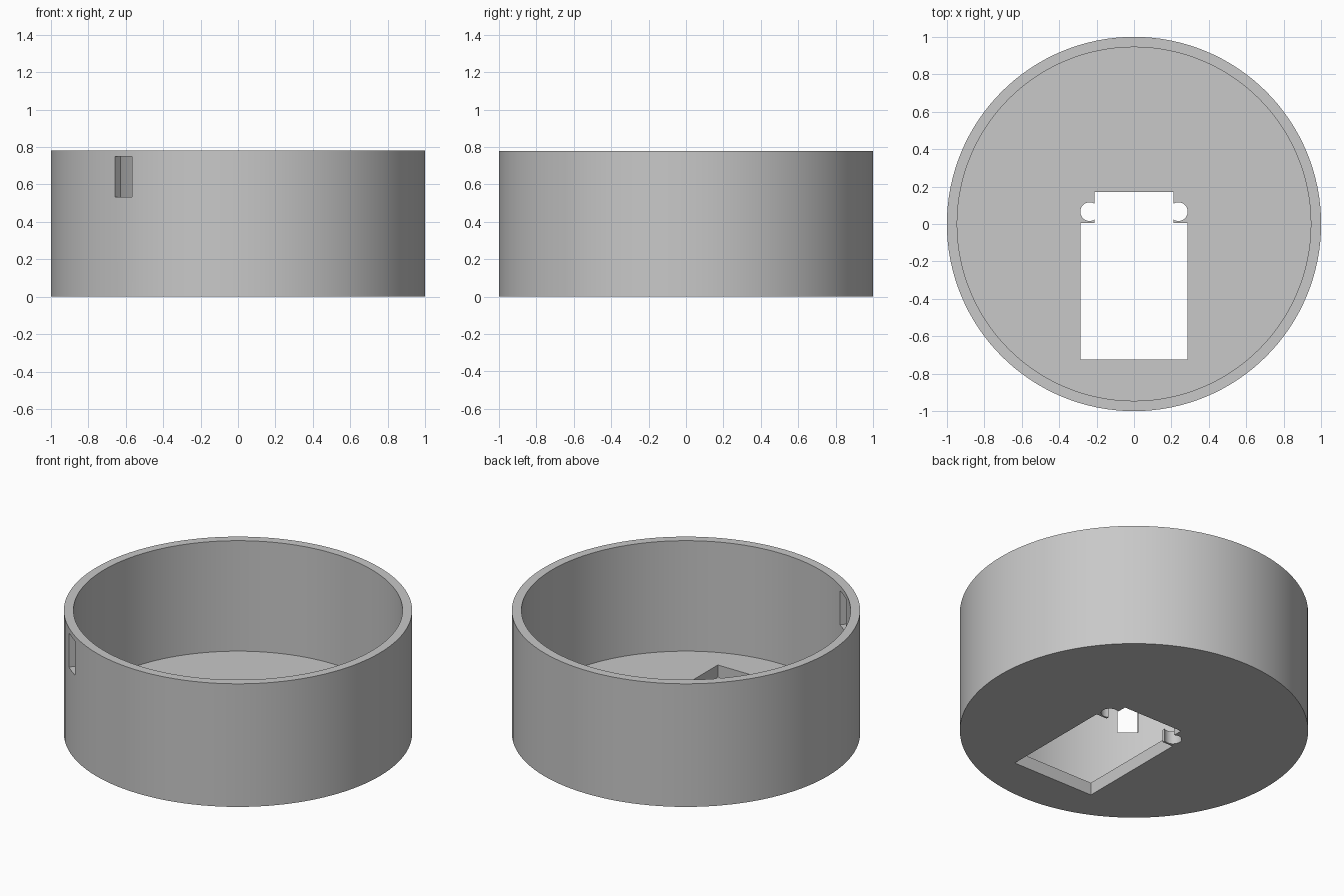
import bpy
import math

old = bpy.data.objects.get("Cube")
if old:
    bpy.data.objects.remove(old)

RADIUS, INNER, HEIGHT, FLOOR = 1.0, 0.945, 0.78, 0.08

grey = bpy.data.materials.new("plain grey")
grey.use_nodes = True
colour = (0.58, 0.58, 0.58, 1)
grey.diffuse_color = colour
grey.node_tree.nodes["Principled BSDF"].inputs["Base Color"].default_value = colour


def cylinder(name, radius, z0, z1, x=0, y=0, sides=128):
    bpy.ops.mesh.primitive_cylinder_add(
        vertices=sides, radius=radius, depth=z1 - z0, location=(x, y, (z0 + z1) / 2))
    obj = bpy.context.object
    obj.name = name
    return obj


def box(name, size, centre, turn=0):
    bpy.ops.mesh.primitive_cube_add(size=1, location=centre, rotation=(0, 0, turn))
    obj = bpy.context.object
    obj.name = name
    obj.scale = size
    return obj


def cut(target, cutter):
    """Subtract the cutter from the target, then discard the cutter."""
    cutter.hide_render = True
    mod = target.modifiers.new("cut", 'BOOLEAN')
    mod.operation = 'DIFFERENCE'
    mod.solver = 'EXACT'
    mod.object = cutter
    bpy.context.view_layer.objects.active = target
    bpy.ops.object.modifier_apply(modifier=mod.name)
    bpy.data.objects.remove(cutter)


# Round open cup with a thin wall and floor
cup = cylinder("round_cup", RADIUS, 0, HEIGHT)
cup.data.materials.append(grey)
cut(cup, cylinder("cavity_cutter", INNER, FLOOR, HEIGHT + 0.2))

# Wide opening and narrower neck through the floor
cut(cup, box("opening_cutter", (0.57, 0.73, 0.4), (0, -0.36, 0)))
cut(cup, box("neck_cutter", (0.42, 0.27, 0.4), (0, 0.035, 0)))

# Rounded notch on each side of the neck
for side in (-1, 1):
    cut(cup, cylinder("notch_cutter", 0.05, -0.2, 0.2, side * 0.237, 0.066, 32))

# Upright slot through the wall, aimed at the centre
angle = math.atan2(-0.79, -0.613)
cut(cup, box("slot_cutter", (0.3, 0.116, 0.217),
             (math.cos(angle) * 0.97, math.sin(angle) * 0.97, 0.64), angle))

# Smooth curved walls with crisp rims
bpy.ops.object.select_all(action='DESELECT')
cup.select_set(True)
bpy.context.view_layer.objects.active = cup
bpy.ops.object.shade_smooth_by_angle(angle=math.radians(30))
